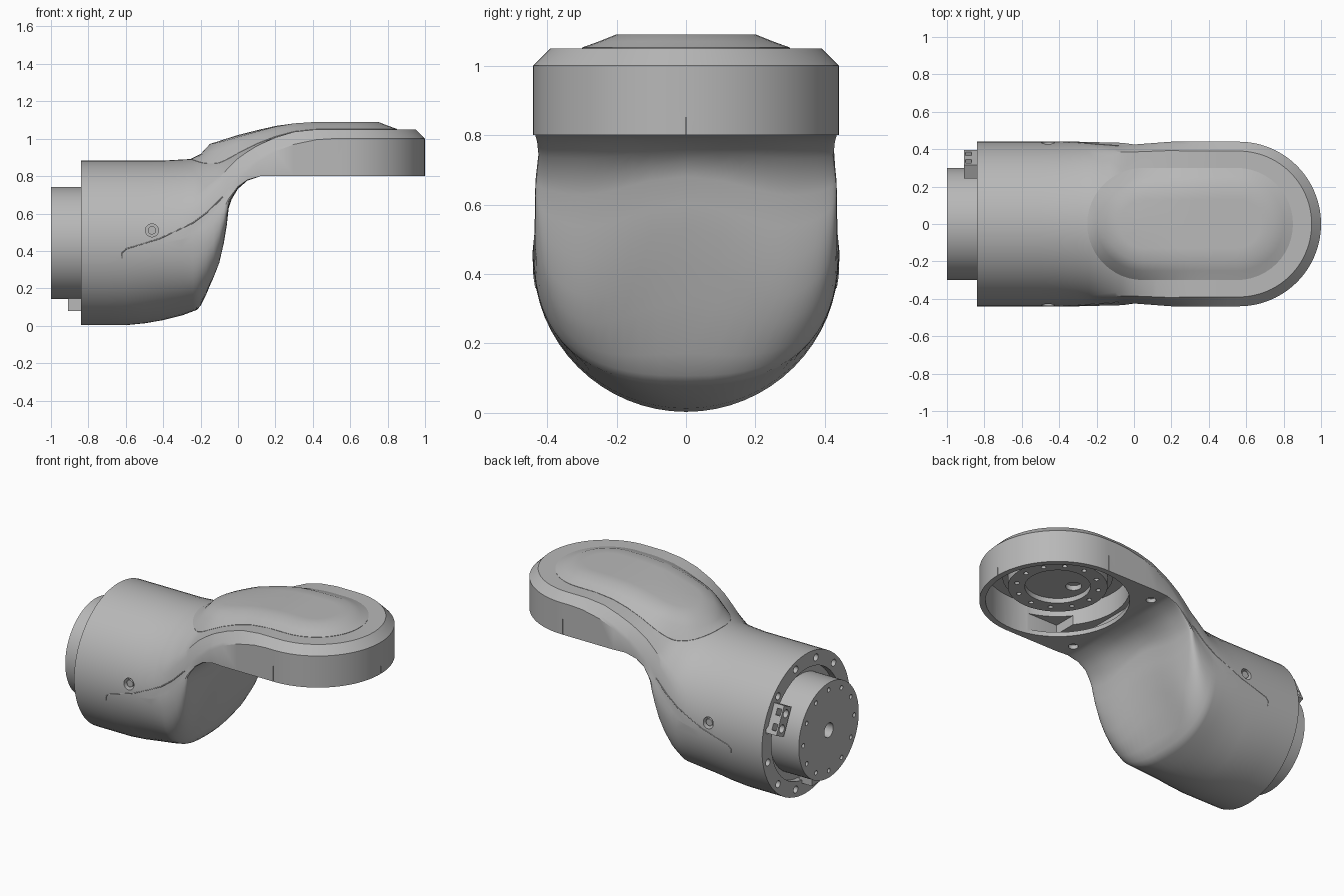
import bpy, bmesh
from math import sin, cos, pi
from mathutils import Vector, Matrix
from mathutils.bvhtree import BVHTree

cube = bpy.data.objects.get("Cube")
if cube:
    bpy.data.objects.remove(cube, do_unlink=True)

grey = bpy.data.materials.new("mid grey")
grey.use_nodes = True
grey.diffuse_color = (0.48, 0.48, 0.48, 1)
grey.node_tree.nodes["Principled BSDF"].inputs["Base Color"].default_value = grey.diffuse_color

R = 0.44          # body radius and arm half width
AXIS = 0.443      # height of the body axis
HUB = 0.56        # x of the arm's hub axis


def lerp(table, x):
    if x <= table[0][0]:
        return table[0][1]
    for (a, va), (b, vb) in zip(table, table[1:]):
        if x <= b:
            return va + (vb - va) * (x - a) / (b - a)
    return table[-1][1]


def make(name, bm):
    mesh = bpy.data.meshes.new(name)
    bm.to_mesh(mesh)
    bm.free()
    mesh.materials.append(grey)
    obj = bpy.data.objects.new(name, mesh)
    bpy.context.collection.objects.link(obj)
    return obj


def cylinder(bm, radius, start, end, segments=64):
    """Closed cylinder between two points."""
    a, b = Vector(start), Vector(end)
    turn = (b - a).to_track_quat("Z", "Y").to_matrix().to_4x4()
    bmesh.ops.create_cone(bm, cap_ends=True, segments=segments, radius1=radius, radius2=radius,
                          depth=(b - a).length, matrix=Matrix.Translation((a + b) / 2) @ turn)


def box(bm, low, high, place=Matrix()):
    a, b = Vector(low), Vector(high)
    bmesh.ops.create_cube(bm, size=1,
                          matrix=place @ Matrix.Translation((a + b) / 2) @ Matrix.Diagonal((*(b - a), 1)))


def cut(obj, add_cutters):
    bm = bmesh.new()
    add_cutters(bm)
    cutter = make("cutter", bm)
    cutter.hide_render = True
    mod = obj.modifiers.new("cut", "BOOLEAN")
    mod.operation, mod.object, mod.solver, mod.use_self = "DIFFERENCE", cutter, "EXACT", True
    bpy.context.view_layer.objects.active = obj
    bpy.ops.object.modifier_apply(modifier="cut")
    bpy.data.objects.remove(cutter, do_unlink=True)


# Lengthwise profiles of the housing: (x, height)
top = [(-0.4, 0.883), (-0.24, 0.892), (-0.1, 0.92), (0, 0.955), (0.1, 0.987), (0.2, 1.016), (0.3, 1.037), (0.42, 1.05)]
shoulder = [(-0.4, AXIS), (-0.3, 0.46), (-0.2, 0.52), (-0.1, 0.63), (0, 0.775), (0.1, 0.87), (0.2, 0.932),
            (0.3, 0.97), (0.42, 0.995), (0.5, 1.0)]
bottom = [(-0.6, 0.003), (-0.5, 0.013), (-0.4, 0.03), (-0.3, 0.055), (-0.22, 0.085), (-0.17, 0.14),
          (-0.13, 0.22), (-0.1, 0.3), (-0.075, 0.42), (-0.06, 0.52), (-0.05, 0.62), (-0.035, 0.67),
          (0, 0.73), (0.05, 0.775), (0.12, 0.8)]
hip = [(-0.4, AXIS), (-0.22, 0.48), (-0.13, 0.55), (-0.075, 0.63), (-0.05, 0.68), (0, 0.745), (0.05, 0.78), (0.12, 0.8)]
boxy = [(-0.25, 0), (0.3, 1)]
squareness = [(-0.35, 2), (-0.05, 3.2)]
neck = [(-0.3, R), (-0.08, 0.422), (0, 0.425), (0.2, R)]
bulb = [(-0.3, R), (-0.06, 0.434), (0, 0.425), (0.2, R)]
scoop = [(-0.2, 0), (-0.17, 0.03), (-0.13, 0.1), (-0.1, 0.13), (-0.075, 0.11), (-0.05, 0.06), (0, 0.025), (0.1, 0)]
M = 16


def section(x):
    """Cross-section as (y, z): round in the body, flat with a chamfer in the arm."""
    t, s, b, h, w, v, dish = (lerp(p, x) for p in (top, shoulder, bottom, hip, neck, bulb, scoop))
    f, n = lerp(boxy, x), lerp(squareness, x)
    upper, lower = [], []
    for k in range(M + 1):
        a = pi / 2 * k / M
        c = k / (M / 4)
        flat = (1 - 0.114 * c, c) if c <= 1 else (0.886 * (4 - c) / 3, 1)
        y = cos(a) * (1 - f) + flat[0] * f
        z = sin(a) * (1 - f) + flat[1] * f
        upper.append((w * y, s + (t - s) * z))
        y = v * max(cos(a), 0) ** (2 / n)
        lower.append((y, h - (h - b) * sin(a) ** (2 / n) + dish * max(0, 1 - (y / 0.32) ** 2) ** 2))
    ring = upper + [(-y, z) for y, z in reversed(upper[:-1])]
    return ring + [(-y, z) for y, z in lower] + list(reversed(lower[:-1]))


# Housing: lofted body and arm, then the end section swung round the hub
stations = sorted({-0.84, -0.7, HUB} | {p[0] for table in (top, shoulder, bottom, hip) for p in table})
rings = [[(x, y, z) for y, z in section(x)] for x in stations]
for i in range(1, 25):
    a = pi / 2 * i / 24
    rings.append([(HUB + abs(y) * sin(a), y * cos(a), z) for y, z in section(HUB)])
bm = bmesh.new()
loops = [[bm.verts.new(p) for p in ring] for ring in rings]
count = len(loops[0])
for one, two in zip(loops, loops[1:]):
    for k in range(count):
        j = (k + 1) % count
        bm.faces.new((one[k], one[j], two[j], two[k]))
bm.faces.new(loops[0])
bmesh.ops.remove_doubles(bm, verts=bm.verts, dist=0.0002)
bmesh.ops.dissolve_degenerate(bm, dist=0.0001, edges=bm.edges)
bmesh.ops.recalc_face_normals(bm, faces=bm.faces)
surface = BVHTree.FromBMesh(bm)
housing = make("housing", bm)


def housing_cuts(bm):
    # hub cavity, hollow behind the cover shelf, and the groove round the end flange
    cylinder(bm, 0.405, (HUB, 0, 0.75), (HUB, 0, 1.0), 96)
    box(bm, (0.13, -0.385, 0.828), (HUB, 0.385, 0.872))
    box(bm, (0.24, -0.39, 0.83), (HUB - 0.01, 0.39, 0.93))
    cylinder(bm, 0.345, (-0.9, 0, AXIS), (-0.8, 0, AXIS))
    # split marks on the arm's rim
    box(bm, (0.995, -0.002, 0.75), (1.1, 0.002, 0.85))
    for side in (-1, 1):
        box(bm, (HUB - 0.007, side * 0.44 - 0.005, 0.75), (HUB - 0.003, side * 0.44 + 0.005, 0.9))
        cylinder(bm, 0.035, (-0.46, side * 0.5, 0.51), (-0.46, side * 0.39, 0.51), 24)
        cylinder(bm, 0.028, (0.16, side * 0.34, 0.75), (0.16, side * 0.34, 0.825), 20)
    for i in range(12):
        a = 2 * pi * (i + 0.5) / 12
        y, z = 0.393 * cos(a), AXIS + 0.393 * sin(a)
        cylinder(bm, 0.022, (-0.9, y, z), (-0.79, y, z), 16)


cut(housing, housing_cuts)

# Screw heads sunk in the sides
for side, name in ((-1, "right_screw"), (1, "left_screw")):
    bm = bmesh.new()
    cylinder(bm, 0.022, (-0.46, side * 0.38, 0.51), (-0.46, side * 0.425, 0.51), 24)
    make(name, bm)

# Raised top pad: stadium rings, from the housing surface up to a crowned top
crown = [(-0.25, 0.9), (-0.15, 0.972), (0, 1.02), (0.1, 1.045), (0.2, 1.068), (0.3, 1.082), (0.42, 1.09)]


def surface_height(x, y):
    hit = surface.ray_cast(Vector((x, y, 2)), Vector((0, 0, -1)))[0]
    return hit.z if hit else 1.05


def stadium(r):
    x0, x1, steps = 0.05, 0.55, 24
    pts = [(x1 + r * sin(pi * i / steps), -r * cos(pi * i / steps)) for i in range(steps + 1)]
    pts += [(x1 + (x0 - x1) * i / 10, r) for i in range(1, 10)]
    pts += [(x0 - r * sin(pi * i / steps), r * cos(pi * i / steps)) for i in range(steps + 1)]
    return pts + [(x0 + (x1 - x0) * i / 10, -r) for i in range(1, 10)]


bm = bmesh.new()
pad_loops = []
for r, rise in ((0.3, -0.01), (0.3, 0.002), (0.25, 0.5), (0.2, 1), (0.13, 1), (0.06, 1), (0.0, 1)):
    loop = []
    for x, y in stadium(r):
        base = surface_height(x, y)
        z = base + rise if rise < 0.1 else base + (max(lerp(crown, x), base + 0.004) - base) * rise
        # the crown falls away towards the body's round back
        z -= 0.5 * y * y * (1 - lerp(boxy, x)) * (rise == 1)
        loop.append(bm.verts.new((x, y, z)))
    pad_loops.append(loop)
for one, two in zip(pad_loops, pad_loops[1:]):
    for k in range(len(one)):
        j = (k + 1) % len(one)
        bm.faces.new((one[k], one[j], two[j], two[k]))
bmesh.ops.remove_doubles(bm, verts=bm.verts, dist=0.0002)
bmesh.ops.recalc_face_normals(bm, faces=bm.faces)
make("top_pad", bm)

# Cover seam following each side of the body
seam = [(-0.62, 0.36), (-0.62, 0.39), (-0.6, 0.41), (-0.42, 0.465), (-0.24, 0.55), (-0.16, 0.61), (-0.08, 0.69)]
for side, name in ((-1, "right_seam"), (1, "left_seam")):
    curve = bpy.data.curves.new(name, "CURVE")
    curve.dimensions, curve.bevel_depth, curve.bevel_resolution = "3D", 0.003, 1
    line = curve.splines.new("POLY")
    line.points.add(len(seam) - 1)
    for point, (x, z) in zip(line.points, seam):
        hit = surface.ray_cast(Vector((x, side, z)), Vector((0, -side, 0)))[0]
        point.co = (*hit, 1)
    curve.materials.append(grey)
    bpy.context.collection.objects.link(bpy.data.objects.new(name, curve))

# Output flange at the body end, with bolt circle and centre bore
bm = bmesh.new()
cylinder(bm, 0.3, (-1, 0, AXIS), (-0.79, 0, AXIS), 96)
end_flange = make("end_flange", bm)


def end_cuts(bm):
    cylinder(bm, 0.045, (-1.1, 0, AXIS), (-0.9, 0, AXIS), 32)
    for i in range(12):
        a = 2 * pi * i / 12
        y, z = 0.255 * cos(a), AXIS + 0.255 * sin(a)
        cylinder(bm, 0.014, (-1.1, y, z), (-0.95, y, z), 12)


cut(end_flange, end_cuts)

# Connector block beside the end flange, turned to follow its rim
tilt = Matrix.Translation((0, 0, AXIS)) @ Matrix.Rotation(0.45, 4, "X")
bm = bmesh.new()
box(bm, (-0.91, 0.315, -0.09), (-0.82, 0.395, 0.09), tilt)
connector = make("connector_block", bm)


def sockets(bm):
    for z in (-0.045, 0.045):
        centre = tilt @ Vector((0, 0.355, z))
        cylinder(bm, 0.025, (-1, centre.y, centre.z), (-0.87, centre.y, centre.z), 20)
        box(bm, (-0.9, 0.36, z - 0.02), (-0.87, 0.5, z + 0.02), tilt)


cut(connector, sockets)

# Stop tab below the end flange
bm = bmesh.new()
box(bm, (-0.91, -0.04, 0.08), (-0.82, 0.04, 0.165))
make("stop_tab", bm)

# Hub ring inside the arm's underside
bm = bmesh.new()
cylinder(bm, 0.31, (HUB, 0, 0.95), (HUB, 0, 1.01), 96)
make("hub_base", bm)
bm = bmesh.new()
cylinder(bm, 0.28, (HUB, 0, 0.89), (HUB, 0, 0.97), 96)
hub_ring = make("hub_ring", bm)


def hub_cuts(bm):
    cylinder(bm, 0.185, (HUB, 0, 0.7), (HUB, 0, 0.92))
    cylinder(bm, 0.045, (HUB - 0.1, 0.02, 0.7), (HUB - 0.1, 0.02, 0.96), 24)
    for i in range(12):
        a = 2 * pi * i / 12
        x, y = HUB + 0.232 * cos(a), 0.232 * sin(a)
        cylinder(bm, 0.014, (x, y, 0.7), (x, y, 0.93), 12)


cut(hub_ring, hub_cuts)

# Smooth shading with sharp edges kept
for obj in bpy.context.scene.objects:
    if obj.type == "MESH":
        bpy.ops.object.select_all(action="DESELECT")
        obj.select_set(True)
        bpy.context.view_layer.objects.active = obj
        bpy.ops.object.shade_smooth_by_angle(angle=0.6)
